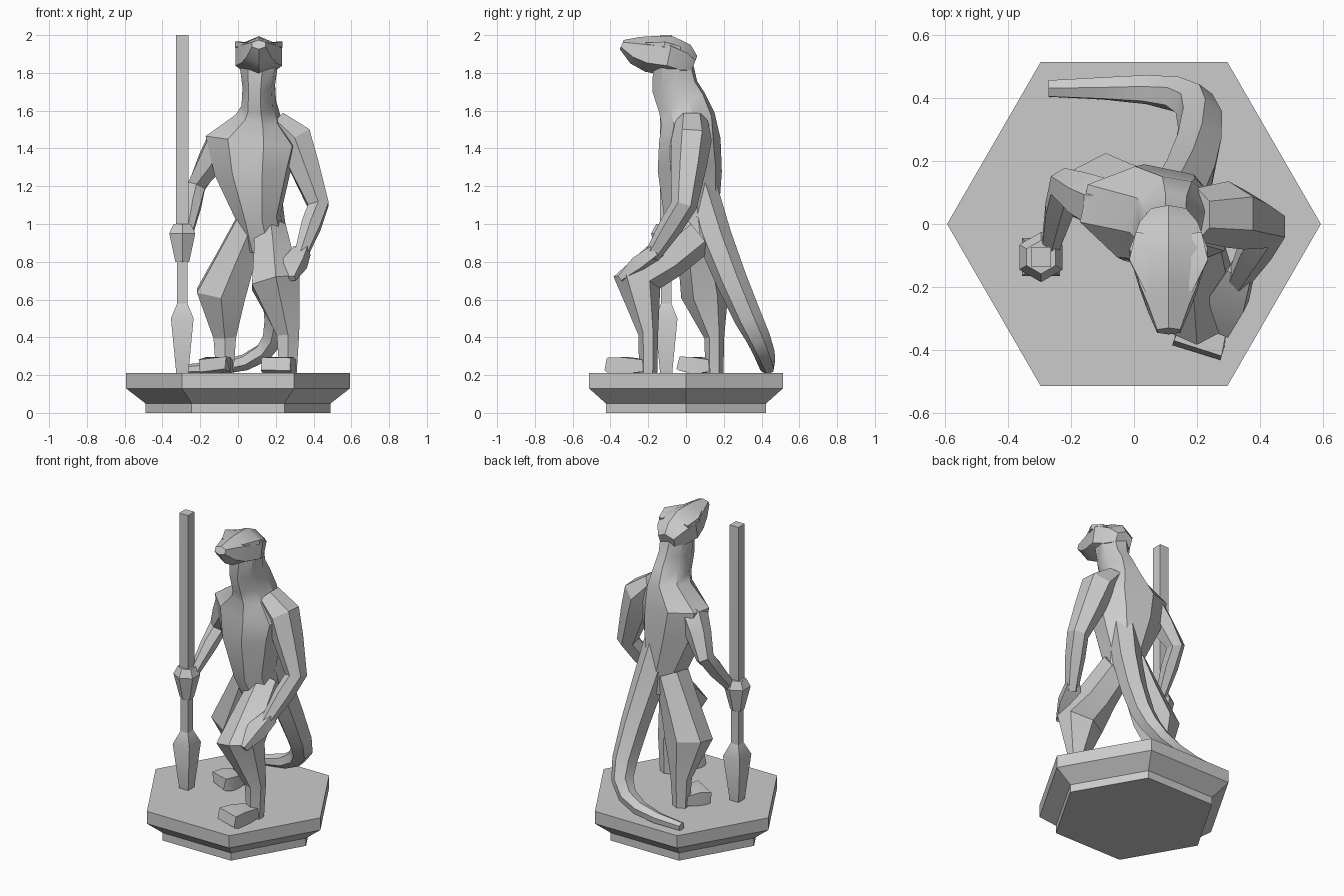
import bpy
import bmesh
from math import sin, cos, pi, radians
from mathutils import Vector
from mathutils.geometry import interpolate_bezier

default_cube = bpy.data.objects.get("Cube")
if default_cube:
    bpy.data.objects.remove(default_cube, do_unlink=True)

stone = bpy.data.materials.new("grey stone")
stone.use_nodes = True
stone_colour = (.6, .6, .6, 1)
stone.diffuse_color = stone_colour
stone.node_tree.nodes["Principled BSDF"].inputs["Base Color"].default_value = stone_colour


def skin_rings(name, ring_points, smooth_angle):
    """Bridge rings of points into a closed, shaded object."""
    bm = bmesh.new()
    rings = [[bm.verts.new(point) for point in ring] for ring in ring_points]
    for low, high in zip(rings, rings[1:]):
        for k, corner in enumerate(low):
            bm.faces.new((low[k - 1], corner, high[k], high[k - 1]))
    bm.faces.new(rings[0])
    bm.faces.new(rings[-1])
    bmesh.ops.recalc_face_normals(bm, faces=bm.faces)
    mesh = bpy.data.meshes.new(name)
    bm.to_mesh(mesh)
    bm.free()
    mesh.materials.append(stone)
    obj = bpy.data.objects.new(name, mesh)
    bpy.context.collection.objects.link(obj)
    bpy.ops.object.select_all(action='DESELECT')
    obj.select_set(True)
    bpy.context.view_layer.objects.active = obj
    bpy.ops.object.shade_smooth_by_angle(angle=radians(smooth_angle))


def loft(name, stations, sides=6, across=(1, 0, 0), smooth_angle=30):
    """Skin a path of stations, each a centre, half width and half depth."""
    centres = [Vector(centre) for centre, width, depth in stations]
    grow = 1.06 if sides > 4 else 1 / cos(pi / sides)
    angles = [2 * pi * (k + .5) / sides for k in range(sides)]
    rings = []
    for i, (centre, width, depth) in enumerate(stations):
        before = centres[max(i - 1, 0)]
        after = centres[min(i + 1, len(centres) - 1)]
        along = (after - before).normalized()
        side = Vector(across)
        side = (side - along * side.dot(along)).normalized()
        up = along.cross(side)
        rings.append([centres[i] + side * (cos(a) * width * grow)
                      + up * (sin(a) * depth * grow) for a in angles])
    skin_rings(name, rings, smooth_angle)


def column(name, x, y, profile, sides=4):
    """Upright part from height and half width pairs."""
    loft(name, [((x, y, z), half, half) for z, half in profile], sides)


def leg(label, hip, knee, hock, toe, across):
    """One bent leg and a wedge foot hung on the given joints."""
    hip, knee, hock, toe = map(Vector, (hip, knee, hock, toe))
    ankle = Vector((hock.x, hock.y, floor))
    loft(label + "_leg", [
        (hip, .09, .11),
        (hip.lerp(knee, .5), .11, .11),
        (knee, .14, .12),
        (hock, .065, .05),
        (ankle, .05, .045),
    ], smooth_angle=20)
    lift = Vector((0, 0, .04))
    loft(label + "_foot", [
        (ankle + lift, .045, .03),
        (ankle.lerp(toe, .6) + lift, .07, .045),
        (ankle.lerp(toe, .9) + lift, .08, .045),
        (toe + lift / 4, .08, .01),
    ], sides=4, across=across)


def arm(label, collar, shoulder, elbow, wrist, size):
    """One bent arm tapering from the shoulder to the wrist."""
    collar, shoulder, elbow, wrist = map(Vector, (collar, shoulder, elbow, wrist))
    loft(label + "_arm", [
        (collar, size * .6, size * .8),
        (shoulder, size, size),
        (shoulder.lerp(elbow, .4), size * .85, size * .9),
        (elbow, size * .6, size * .65),
        (elbow.lerp(wrist, .4), size * .55, size * .6),
        (wrist, size * .35, size * .4),
    ], smooth_angle=20)


# Six-sided stepped base
floor = .21
base_profile = [(.49, 0), (.49, .05), (.593, .13), (.593, floor)]
skin_rings("base", [[(r * cos(k * pi / 3), r * sin(k * pi / 3), z)
                     for k in range(6)] for r, z in base_profile], 20)

# Trunk and neck in one, slightly turned so the left shoulder leads
head_x = .11
loft("torso_and_neck", [
    ((.14, .06, .88), .11, .11),
    ((head_x, .03, 1.03), .11, .14),
    ((.08, .02, 1.28), .2, .16),
    ((.07, .02, 1.44), .24, .15),
    ((head_x, .01, 1.56), .12, .14),
    ((head_x, -.02, 1.64), .085, .13),
    ((head_x, -.06, 1.73), .08, .12),
    ((head_x, -.07, 1.86), .1, .1),
], sides=8, across=(1, -.2, 0), smooth_angle=35)

# Reptile head with a ridge along the crown
loft("head", [((head_x, y, z), half, depth) for y, z, half, depth in (
    (.04, 1.84, .06, .05),
    (-.01, 1.86, .1, .09),
    (-.09, 1.89, .135, .1),
    (-.2, 1.9, .1, .09),
    (-.27, 1.92, .07, .07),
    (-.34, 1.95, .04, .025),
)])

# Brow ridges
for label, flip in (("left", 1), ("right", -1)):
    loft(label + "_brow", [
        ((head_x + flip * .09, -.03, 1.93), .015, .01),
        ((head_x + flip * .095, -.11, 1.95), .03, .015),
        ((head_x + flip * .06, -.21, 1.95), .015, .01),
    ], sides=4)

# Tail falling behind the legs, then curling round the base
tail_root, tail_bend, tail_tip = (.13, .06, 1.2), (.21, .33, .5), (-.27, .43, .23)
fall = interpolate_bezier(tail_root, (.18, .15, .9), (.21, .24, .7), tail_bend, 4)
curl = interpolate_bezier(tail_bend, (.21, .44, .3), (.05, .43, .23), tail_tip, 6)
tail_path = fall[:-1] + curl
loft("tail", [(point, .1 - .009 * i, .09 - .008 * i)
              for i, point in enumerate(tail_path)], across=(.6, .8, 0), smooth_angle=35)

# Bent left leg stepping forward, straighter right leg set back
leg("left", hip=(.17, .06, .95), knee=(.2, -.26, .69), hock=(.265, -.2, .42),
    toe=(.2, -.4, floor), across=(1, -.3, 0))
leg("right", hip=(.07, .05, 1), knee=(-.09, .1, .63), hock=(-.07, .15, .4),
    toe=(-.13, 0, floor), across=(.8, -.6, 0))

# Left arm with its hand resting on the knee
arm("left", collar=(.2, .03, 1.55), shoulder=(.3, .03, 1.45), elbow=(.425, -.01, 1.1),
    wrist=(.33, -.18, .83), size=.1)
loft("left_hand", [
    ((.34, -.15, .86), .04, .03),
    ((.3, -.24, .79), .06, .035),
    ((.27, -.34, .71), .035, .015),
], sides=4, across=(1, -.5, 0))

# Right arm reaching to the spear, gripped in a fist
spear_x, spear_y = -.295, -.105
arm("right", collar=(0, .05, 1.49), shoulder=(-.1, .06, 1.41), elbow=(-.22, .12, 1.2),
    wrist=(-.265, -.07, .96), size=.085)
column("right_hand", spear_x, spear_y, [(.8, .04), (.95, .075), (1, .05)], sides=6)

# Square spear standing point down
column("spear_shaft", spear_x, spear_y, [(.5, .027), (.9, .027), (1, .032), (2, .032)])
column("spear_head", spear_x, spear_y, [(floor, .032), (.5, .06), (.58, .027)])
